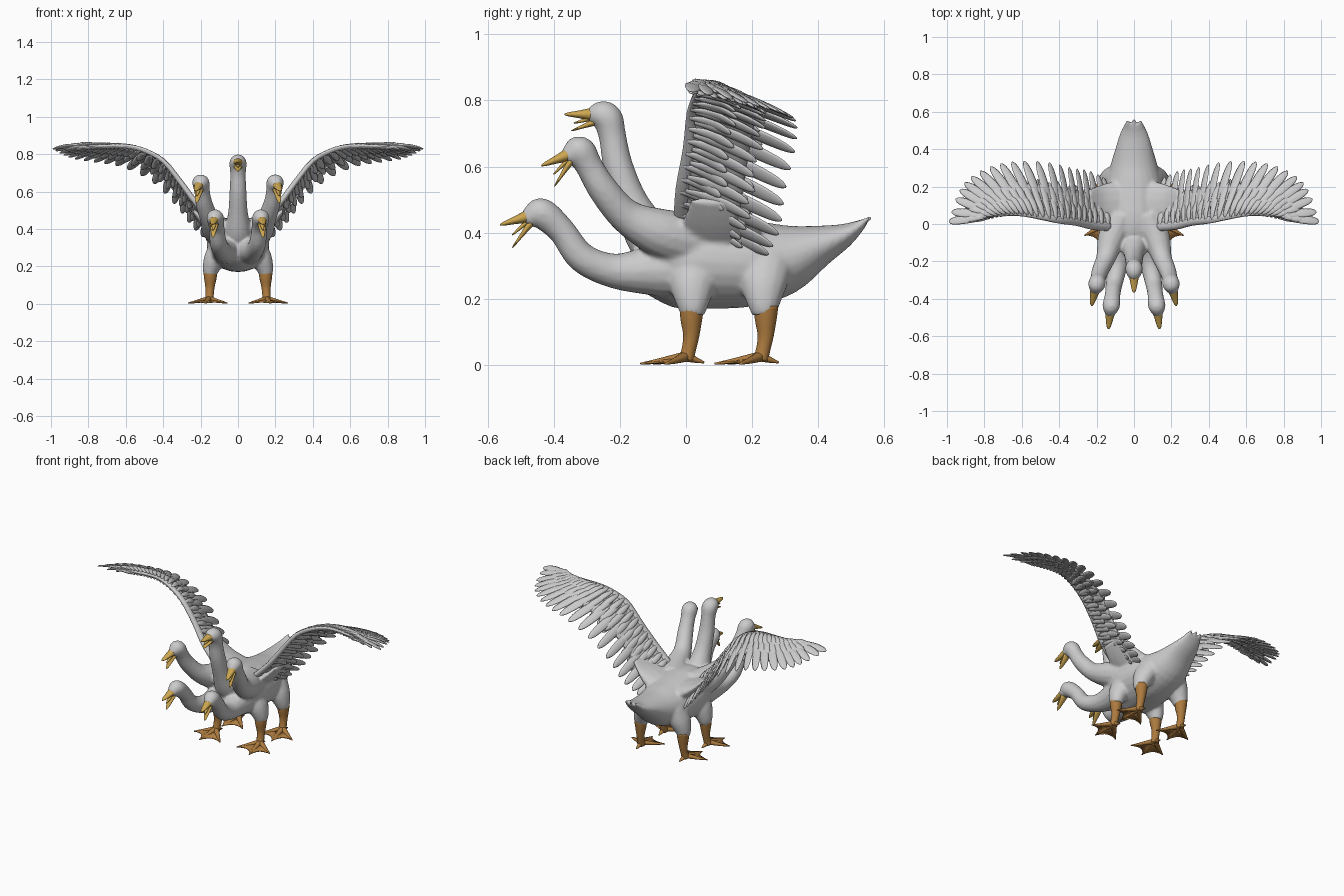
import bpy, bmesh, math
from mathutils import Vector as V

if "Cube" in bpy.data.objects:
    bpy.data.objects.remove(bpy.data.objects["Cube"])


def material(name, rgb):
    m = bpy.data.materials.new(name)
    m.diffuse_color = (*rgb, 1)
    m.use_nodes = True
    m.node_tree.nodes["Principled BSDF"].inputs["Base Color"].default_value = m.diffuse_color
    return m


WHITE = material("feather white", (0.60, 0.60, 0.61))
YELLOW = material("bill yellow", (0.60, 0.38, 0.08))
ORANGE = material("foot orange", (0.42, 0.20, 0.05))


def spline(pts, t):
    """Smooth curve through equally spaced points, t in 0..1; works for any tuple size."""
    n = len(pts) - 1
    i = min(int(t * n), n - 1)
    u = t * n - i
    a, b, c, d = (pts[min(max(k, 0), n)] for k in (i - 1, i, i + 1, i + 2))
    return V([0.5 * (2 * q + (r - p) * u + (2 * p - 5 * q + 4 * r - s) * u * u
              + (3 * q - p - 3 * r + s) * u ** 3) for p, q, r, s in zip(a, b, c, d)])


def tube(bm, stations, ref=(1, 0, 0), steps=3, sides=14):
    """Loft ellipses along (x, y, z, half width, half height); width follows ref."""
    n = (len(stations) - 1) * steps
    samples = [spline(stations, k / n) for k in range(n + 1)]
    rings = []
    for k, s in enumerate(samples):
        c = V(s[:3])
        tan = (V(samples[min(k + 1, n)][:3]) - V(samples[max(k - 1, 0)][:3])).normalized()
        side = V(ref)
        side = (side - tan * side.dot(tan)).normalized()
        up = side.cross(tan)
        w, h = max(s[3], 0.001), max(s[4], 0.001)
        rings.append([bm.verts.new(c + side * w * math.cos(a) + up * h * math.sin(a))
                      for a in (2 * math.pi * j / sides for j in range(sides))])
    for r, q in zip(rings, rings[1:]):
        for j in range(sides):
            bm.faces.new((r[j], r[(j + 1) % sides], q[(j + 1) % sides], q[j]))
    bm.faces.new(rings[0][::-1])
    bm.faces.new(rings[-1])


def finish(bm, name, mat, mirror=False):
    bmesh.ops.recalc_face_normals(bm, faces=bm.faces[:])
    me = bpy.data.meshes.new(name)
    bm.to_mesh(me)
    bm.free()
    ob = bpy.data.objects.new(name, me)
    bpy.context.collection.objects.link(ob)
    me.materials.append(mat)
    me.shade_smooth()
    if mirror:
        ob.modifiers.new("mirror", 'MIRROR')
    return ob


def round_path(pts, radii):
    return [(*p, r, r) for p, r in zip(pts, radii)]


def flip(pts, s):
    return [(p[0] * s, *p[1:]) for p in pts]


# Body with a flat pointed tail
bm = bmesh.new()
body = [(-.155, .30, .03, .03), (-.13, .30, .09, .085), (-.06, .31, .14, .135),
        (.02, .315, .165, .145), (.11, .31, .165, .14), (.2, .308, .155, .13),
        (.3, .322, .13, .108), (.4, .36, .10, .065), (.48, .393, .076, .036), (.54, .432, .05, .011)]
tube(bm, [(0, *s) for s in body], sides=24)
for x in (-.035, 0, .035):
    tube(bm, [(x * .8, .47, .40, .02, .012), (x, .53, .43, .016, .01),
              (x * .9, .562 - abs(x) * .2, .447, .006, .006)])

# Necks and heads: middle, upper pair, lower pair
middle = [(0, -.05, .34), (0, -.11, .39), (0, -.165, .49), (0, -.205, .60),
          (0, -.222, .69), (0, -.237, .745), (0, -.265, .755), (0, -.295, .75)]
upper = [(.07, .03, .37), (.12, -.08, .40), (.15, -.18, .45), (.18, -.25, .53),
         (.192, -.292, .60), (.198, -.318, .644), (.203, -.338, .640), (.21, -.366, .622)]
lower = [(.06, .0, .29), (.065, -.11, .285), (.085, -.22, .285), (.105, -.315, .325),
         (.114, -.375, .405), (.121, -.43, .455), (.125, -.455, .455), (.13, -.488, .435)]
R_NECK = (.09, .075, .053, .046, .042, .047, .042, .022)
for path, signs in ((middle, (1,)), (upper, (1, -1)), (lower, (1, -1))):
    for s in signs:
        tube(bm, round_path(flip(path, s), R_NECK), steps=5)

# Thighs and shoulders
for s in (1, -1):
    for y in (.02, .235):
        tube(bm, flip([(.09, y + .01, .31, .06, .08), (.125, y, .24, .058, .07),
                       (.145, y, .185, .045, .05), (.148, y, .15, .034, .036)], s))
    tube(bm, flip([(.04, .1, .37, .14, .06), (.11, .1, .395, .13, .05),
                   (.18, .1, .44, .11, .028), (.24, .1, .50, .09, .012)], s), ref=(0, 1, 0))
goose = finish(bm, "body_and_necks", WHITE)
rm = goose.modifiers.new("fuse", 'REMESH')
rm.mode, rm.voxel_size, rm.use_smooth_shade = 'VOXEL', 0.008, True
sm = goose.modifiers.new("soften", 'SMOOTH')
sm.factor, sm.iterations = 0.5, 6


# Open bills with tongues
def bill(name, base, top_tip, low_tip, mirror):
    bm = bmesh.new()
    b, t, l = V(base), V(top_tip), V(low_tip)
    up = V((0, 0, 1))
    for tip, w, h, off in ((t, .027, .022, .010), (l, .023, .011, -.014)):
        p = b + up * off
        mid = p.lerp(tip, .5)
        tube(bm, [(*p, w, h), (*mid, w * .68, h * .55), (*p.lerp(tip, .85), w * .42, h * .3),
                  (*tip, w * .12, h * .1)])
    tongue = b.lerp(t.lerp(l, .62), .8)
    tube(bm, [(*b, .012, .008), (*b.lerp(tongue, .6), .010, .005), (*tongue, .003, .002)])
    finish(bm, name, YELLOW, mirror)


bill("middle_bill", (0, -.278, .748), (0, -.367, .758), (0, -.347, .708), False)
bill("upper_bills", (.207, -.350, .628), (.227, -.437, .603), (.222, -.398, .54), True)
bill("lower_bills", (.127, -.470, .442), (.137, -.562, .424), (.134, -.525, .355), True)

# Legs and webbed feet
for name, oy in (("front", 0), ("rear", .225)):
    bm = bmesh.new()
    tube(bm, round_path([(.148, .018 + oy, .18), (.148, .016 + oy, .14), (.15, .016 + oy, .09),
                         (.152, .008 + oy, .045), (.155, .0 + oy, .015)], (.037, .034, .025, .022, .024)))
    ankle = V((.155, oy, .026))
    tips = [V((.265, oy - .062, .004)), (V((.175, oy - .138, .004))), V((.058, oy - .098, .004))]
    for tip in tips + [V((.15, oy + .055, .008))]:
        side = (tip - ankle).cross(V((0, 0, 1)))
        m = ankle.lerp(tip, .55) - V((0, 0, .001))
        tube(bm, [(*ankle, .018, .016), (*m, .011, .009), (*tip, .004, .003)], ref=side)
    finish(bm, name + "_legs", ORANGE, True)

    bm = bmesh.new()
    hub = bm.verts.new(ankle - V((0, 0, .004)))
    for a, b in zip(tips, tips[1:]):
        edge = []
        for k in range(7):
            u = k / 6
            p = a.lerp(b, u)
            edge.append(bm.verts.new(p.lerp(ankle, .05 + .75 * u * (1 - u))))
        for p, q in zip(edge, edge[1:]):
            bm.faces.new((hub, p, q))
    web = finish(bm, name + "_foot_webs", ORANGE, True)
    so = web.modifiers.new("thickness", 'SOLIDIFY')
    so.thickness, so.offset = .007, 0

# Wings: root curve along the leading edge, tip curve around the feather ends
ROOT = [(.12, -.03, .44), (.22, -.025, .54), (.31, -.005, .66), (.40, .005, .77), (.50, .025, .825),
        (.58, .04, .845), (.65, .045, .847), (.72, .04, .844), (.78, .035, .84)]
TIP = [(.165, .25, .335), (.245, .285, .41), (.335, .30, .525), (.46, .33, .65), (.62, .335, .73),
       (.76, .31, .755), (.88, .245, .775), (.945, .155, .80), (.99, .012, .828)]


def normal(t):
    a, b = spline(ROOT, max(t - .03, 0)), spline(ROOT, min(t + .03, 1))
    return (b - a).cross(V((0, .3, -.11))).normalized()


bm = bmesh.new()
rows = []
for i in range(33):
    t = i / 32
    r, tip, n = spline(ROOT, t), spline(TIP, t), normal(t)
    rows.append([bm.verts.new(r.lerp(tip, .6 * j / 6) + n * .01 * math.sin(math.pi * j / 8))
                 for j in range(7)])
for p, q in zip(rows, rows[1:]):
    for j in range(6):
        bm.faces.new((p[j], q[j], q[j + 1], p[j + 1]))
panel = finish(bm, "wing_panels", WHITE, True)
so = panel.modifiers.new("thickness", 'SOLIDIFY')
so.thickness, so.offset = .014, 0

# Leading edge arm of each wing
bm = bmesh.new()
tube(bm, [(p[0], p[1] + .016, p[2] - .006, .024 - .0018 * i, .017 - .0012 * i)
          for i, p in enumerate(ROOT)], ref=(0, 1, 0), sides=12)
finish(bm, "wing_arms", WHITE, True)


# Overlapping feather rows: (name, count, start, end, half width, lift)
def feathers(name, count, start, end, width, lift):
    bm = bmesh.new()
    for i in range(count):
        t = i / (count - 1)
        r, tip, n = spline(ROOT, t), spline(TIP, t), normal(t)
        d = tip - r
        a, b = r + d * start, r + d * (end + .025 * math.cos(i * 2.4) * (end < 1))
        side = d.cross(n)
        st = []
        for u, w, h in ((0, .35, .4), (.3, .85, 1), (.6, 1, .9), (.85, .82, .7), (.96, .48, .5), (1, .1, .2)):
            p = a.lerp(b, u) + n * (lift + .012 * math.sin(math.pi * u))
            st.append((*p, width * w, .0075 * h))
        tube(bm, st, ref=side, steps=2, sides=8)
    finish(bm, name, WHITE, True)


feathers("flight_feathers", 20, .12, 1.0, .026, 0)
feathers("upper_long_coverts", 24, .08, .68, .020, .005)
feathers("upper_short_coverts", 26, .03, .42, .018, .009)
feathers("under_long_coverts", 24, .08, .70, .020, -.011)
feathers("under_short_coverts", 26, .03, .44, .018, -.013)
